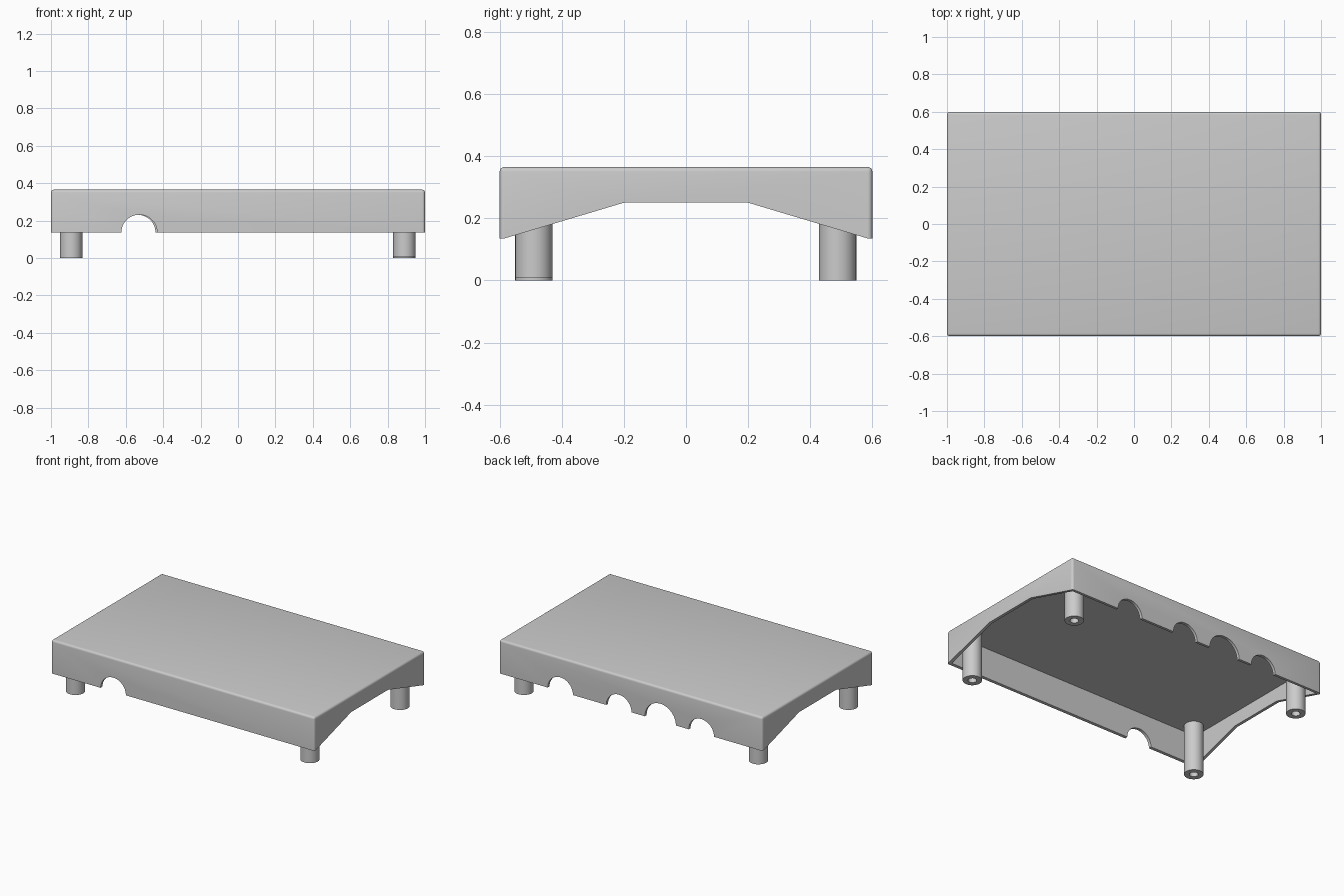
import bpy
import bmesh
from math import radians, tau
from mathutils import Matrix, Vector

if "Cube" in bpy.data.objects:
    bpy.data.objects.remove(bpy.data.objects["Cube"], do_unlink=True)

# Overall sizes
HALF_X, HALF_Y = 1.0, 0.6
BOTTOM, TOP, WALL = 0.135, 0.365, 0.02

grey = bpy.data.materials.new("light_grey")
grey.use_nodes = True
COLOUR = (0.6, 0.6, 0.6, 1)
grey.diffuse_color = COLOUR
grey.node_tree.nodes["Principled BSDF"].inputs["Base Color"].default_value = COLOUR


def make_object(name, bm):
    bmesh.ops.recalc_face_normals(bm, faces=bm.faces)
    mesh = bpy.data.meshes.new(name)
    bm.to_mesh(mesh)
    bm.free()
    mesh.materials.append(grey)
    obj = bpy.data.objects.new(name, mesh)
    bpy.context.collection.objects.link(obj)
    return obj


def box(low, high):
    low, high = Vector(low), Vector(high)
    bm = bmesh.new()
    bmesh.ops.create_cube(bm, size=1, matrix=Matrix.Translation((low + high) / 2)
                          @ Matrix.Diagonal((*(high - low), 1)))
    return bm


def activate(obj):
    bpy.ops.object.select_all(action="DESELECT")
    obj.select_set(True)
    bpy.context.view_layer.objects.active = obj


def smooth(obj):
    activate(obj)
    bpy.ops.object.shade_smooth_by_angle(angle=radians(35))


def cut(obj, cutter):
    cutter.hide_render = True
    mod = obj.modifiers.new("cut", "BOOLEAN")
    mod.operation, mod.solver, mod.object = "DIFFERENCE", "EXACT", cutter
    activate(obj)
    bpy.ops.object.modifier_apply(modifier=mod.name)
    bpy.data.objects.remove(cutter, do_unlink=True)


# Cover shell with rounded top and corner edges
bm = box((-HALF_X, -HALF_Y, BOTTOM), (HALF_X, HALF_Y, TOP))
rounded = [e for e in bm.edges if any(v.co.z > 0.3 for v in e.verts)]
bmesh.ops.bevel(bm, geom=rounded, offset=0.015, segments=4, profile=0.5, affect="EDGES")
cover = make_object("cover", bm)

# Hollow underside
cut(cover, make_object("cavity", box((WALL - HALF_X, WALL - HALF_Y, 0),
                                     (HALF_X - WALL, HALF_Y - WALL, TOP - WALL))))

# Sloped arch through both end walls
bm = bmesh.new()
profile = [(-0.585, 0.05), (-0.585, BOTTOM), (-0.2, 0.25),
           (0.2, 0.25), (0.585, BOTTOM), (0.585, 0.05)]
face = bm.faces.new([bm.verts.new((-1.2, y, z)) for y, z in profile])
swept = bmesh.ops.extrude_face_region(bm, geom=[face])["geom"]
bmesh.ops.translate(bm, vec=(2.4, 0, 0),
                    verts=[g for g in swept if isinstance(g, bmesh.types.BMVert)])
cut(cover, make_object("end_arch", bm))

# Round notches: x, wall side, radius
notches = [(-0.528, -1, 0.096), (0.535, 1, 0.096), (0.09, 1, 0.096),
           (-0.225, 1, 0.118), (-0.537, 1, 0.096)]
for x, side, radius in notches:
    bm = bmesh.new()
    bmesh.ops.create_cone(bm, cap_ends=True, segments=48, radius1=radius,
                          radius2=radius, depth=0.2,
                          matrix=Matrix.Translation((x, side * HALF_Y, BOTTOM))
                          @ Matrix.Rotation(radians(90), 4, "X"))
    cut(cover, make_object("notch", bm))
smooth(cover)


# Legs with a screw hole in the foot
def leg(name, x, y, foot):
    outline = [(0.06, TOP - 0.015), (0.06, foot), (0.027, foot),
               (0.027, foot + 0.2), (0, foot + 0.2)]
    bm = bmesh.new()
    verts = [bm.verts.new((r, 0, z)) for r, z in outline]
    edges = [bm.edges.new(pair) for pair in zip(verts, verts[1:])]
    bmesh.ops.spin(bm, geom=verts + edges, axis=(0, 0, 1), cent=(0, 0, 0),
                   angle=tau, steps=32)
    bmesh.ops.remove_doubles(bm, verts=bm.verts, dist=0.0001)
    bmesh.ops.holes_fill(bm, edges=[e for e in bm.edges if e.is_boundary])
    bmesh.ops.translate(bm, vec=(x, y, 0), verts=bm.verts)
    smooth(make_object(name, bm))


for side, x in (("right", -0.892), ("left", 0.89)):
    for end, y in (("front", -0.49), ("back", 0.488)):
        short = side == "left" and end == "front"
        leg(f"{end}_{side}_leg", x, y, 0.008 if short else 0)
